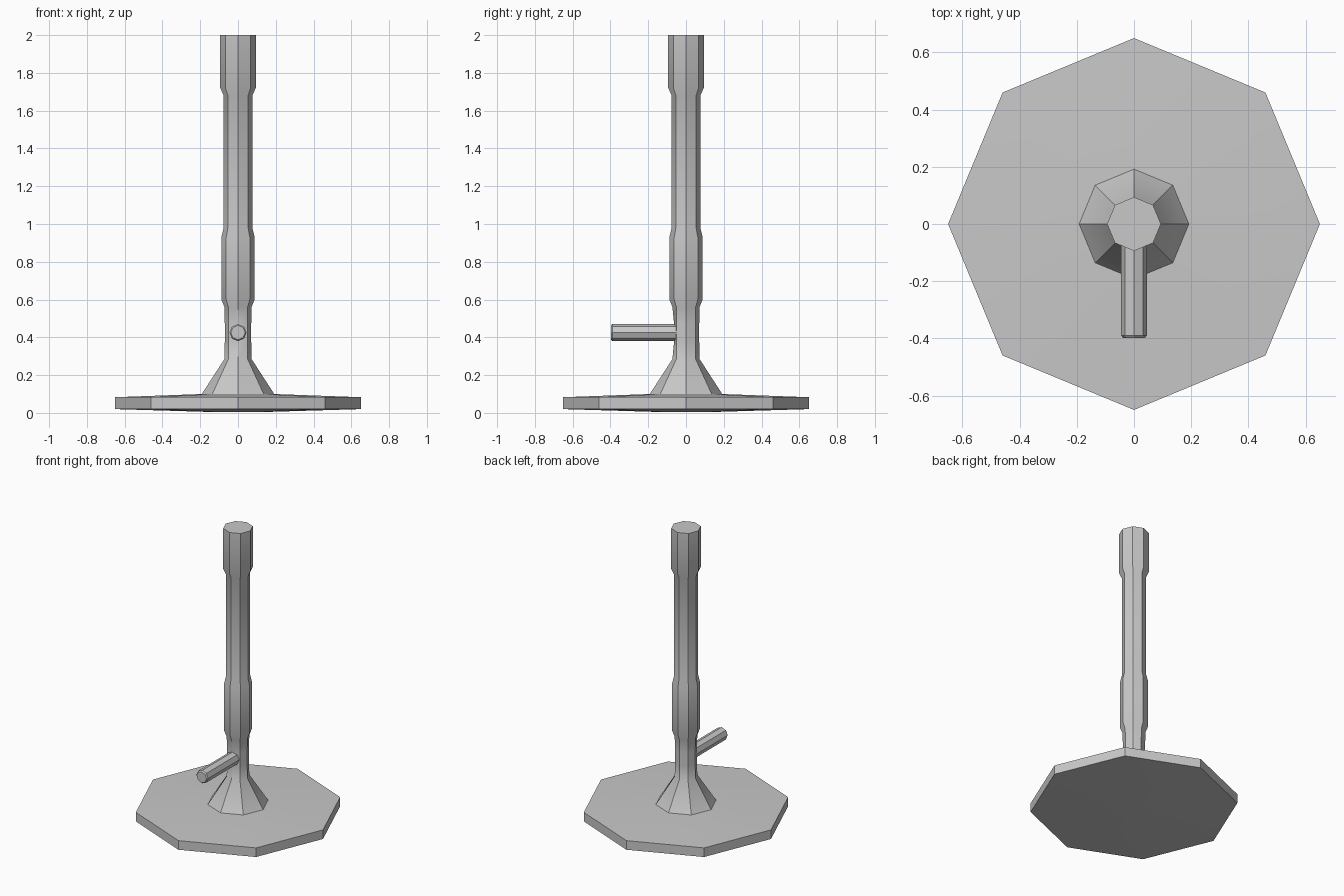
import bpy, bmesh, math

cube = bpy.data.objects.get("Cube")
if cube:
    bpy.data.objects.remove(cube, do_unlink=True)

SIDES = 8
metal = bpy.data.materials.new("grey_metal")
metal.use_nodes = True
colour = (0.58, 0.58, 0.58, 1)
metal.diffuse_color = colour
metal.node_tree.nodes["Principled BSDF"].inputs["Base Color"].default_value = colour


def lathe(name, profile, adjust=None):
    """Revolve (radius, height) points into a capped octagonal solid."""
    bm = bmesh.new()
    rings = []
    for r, z in profile:
        ring = []
        for i in range(SIDES):
            a = math.tau * i / SIDES
            ring.append(bm.verts.new((r * math.cos(a), r * math.sin(a), z)))
        rings.append(ring)
    for low, high in zip(rings, rings[1:]):
        for i in range(SIDES):
            j = (i + 1) % SIDES
            bm.faces.new((low[i], low[j], high[j], high[i]))
    bm.faces.new(rings[0][::-1])
    bm.faces.new(rings[-1])
    if adjust:
        adjust(bm)
    bmesh.ops.recalc_face_normals(bm, faces=bm.faces)
    mesh = bpy.data.meshes.new(name)
    bm.to_mesh(mesh)
    bm.free()
    mesh.materials.append(metal)
    obj = bpy.data.objects.new(name, mesh)
    bpy.context.collection.objects.link(obj)
    bpy.ops.object.select_all(action="DESELECT")
    obj.select_set(True)
    bpy.context.view_layer.objects.active = obj
    bpy.ops.object.shade_smooth_by_angle(angle=math.radians(34))
    return obj


def dent_front(bm):
    # Flatten the column slightly where the inlet joins it
    for v in bm.verts:
        if 0.35 < v.co.z < 0.5 and v.co.y < -0.069:
            v.co.y = -0.063


# Broad foot with a slightly domed top and underside
lathe("foot", [(0.15, 0.005), (0.65, 0.02), (0.65, 0.083), (0.19, 0.1)])

# Flared neck, barrel, collar and wider mouth in one column
lathe("column", [
    (0.195, 0.095), (0.072, 0.285), (0.07, 0.38), (0.07, 0.47), (0.072, 0.56),
    (0.088, 0.6), (0.088, 0.93), (0.076, 0.98), (0.076, 1.68),
    (0.094, 1.72), (0.094, 2.0)], dent_front)

# Horizontal gas inlet pointing forward
inlet = lathe("gas_inlet", [(0.045, 0.05), (0.045, 0.39), (0.038, 0.398)])
inlet.rotation_euler.x = math.pi / 2
inlet.location.z = 0.425
